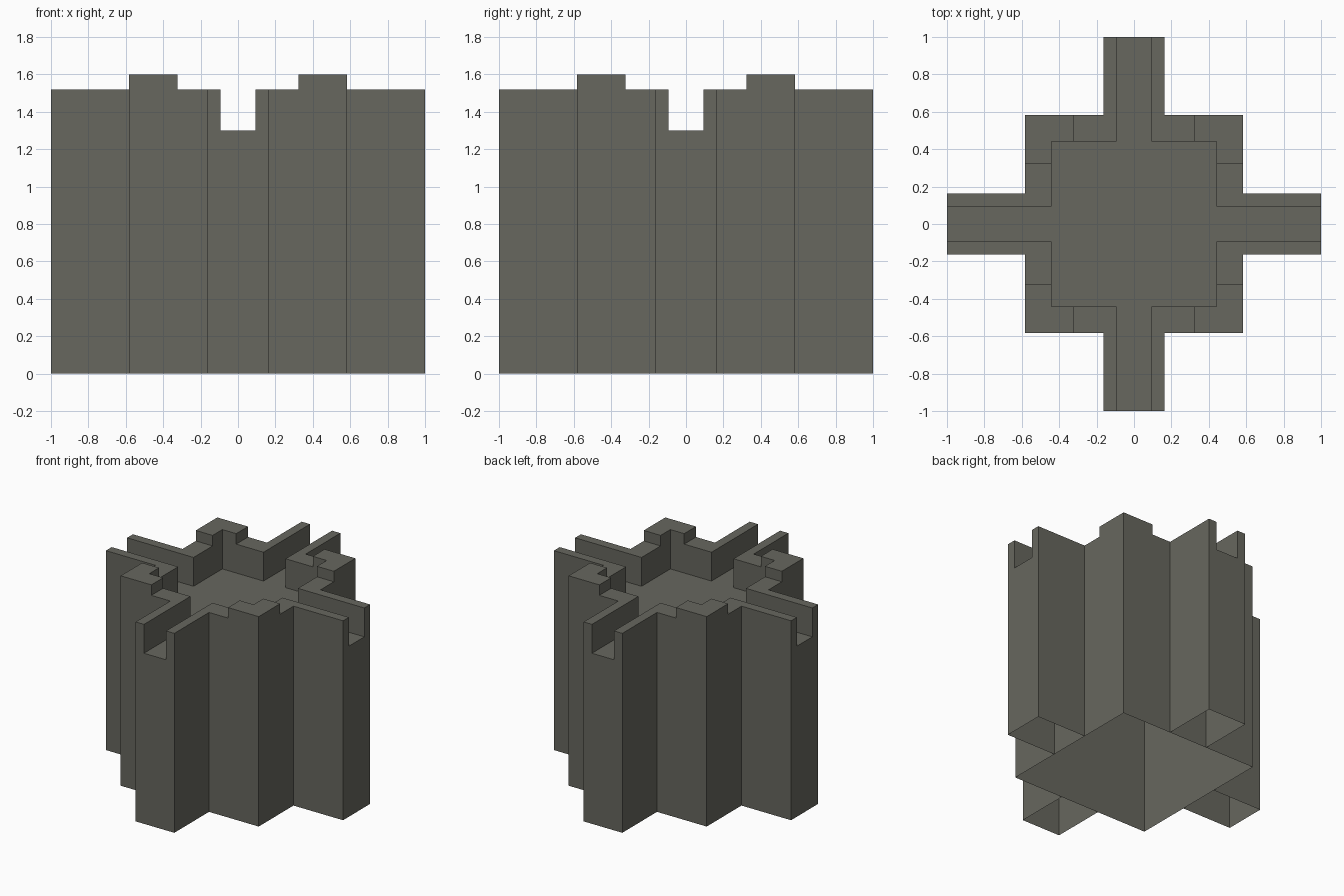
import bpy, bmesh, math

if "Cube" in bpy.data.objects:
    bpy.data.objects.remove(bpy.data.objects["Cube"])

BODY, INNER, MERLON = 0.582, 0.44, 0.323    # half sizes of the square core
ARM, CHANNEL = 0.163, 0.093                 # half widths of arm and its channel
FLOOR, WALL, TOP = 1.30, 1.52, 1.60         # heights

stone = bpy.data.materials.new("grey_stone")
stone.diffuse_color = (0.135, 0.135, 0.113, 1)
stone.use_nodes = True
stone.node_tree.nodes["Principled BSDF"].inputs["Base Color"].default_value = stone.diffuse_color


def stepped_shell(name, xs, ys, height, open_left=False):
    """Open-bottomed shell whose top steps from cell to cell."""
    bm = bmesh.new()
    nx, ny = len(xs) - 1, len(ys) - 1

    def h(i, j):
        if 0 <= i < nx and 0 <= j < ny:
            return height(abs(xs[i] + xs[i + 1]) / 2, abs(ys[j] + ys[j + 1]) / 2)
        return 0

    def quad(pts, flip=False):
        vs = [bm.verts.new(p) for p in pts]
        bm.faces.new(vs[::-1] if flip else vs)

    for i in range(nx + 1):
        for j in range(ny + 1):
            c = h(i, j)
            if i < nx and j < ny:                       # top of the cell
                quad([(xs[i], ys[j], c), (xs[i + 1], ys[j], c),
                      (xs[i + 1], ys[j + 1], c), (xs[i], ys[j + 1], c)])
            a = h(i - 1, j)
            if j < ny and a != c and not (open_left and i == 0):
                x, lo, hi = xs[i], min(a, c), max(a, c)
                quad([(x, ys[j], lo), (x, ys[j + 1], lo),
                      (x, ys[j + 1], hi), (x, ys[j], hi)], a < c)
            a = h(i, j - 1)
            if i < nx and a != c:
                y, lo, hi = ys[j], min(a, c), max(a, c)
                quad([(xs[i], y, lo), (xs[i + 1], y, lo),
                      (xs[i + 1], y, hi), (xs[i], y, hi)], a > c)
    bmesh.ops.remove_doubles(bm, verts=bm.verts, dist=1e-5)
    mesh = bpy.data.meshes.new(name)
    bm.to_mesh(mesh)
    bm.free()
    mesh.materials.append(stone)
    return mesh


def place(name, mesh, turn=0):
    ob = bpy.data.objects.new(name, mesh)
    ob.rotation_euler.z = turn
    bpy.context.collection.objects.link(ob)


def mirrored(vals):
    return [-v for v in sorted(vals, reverse=True)] + sorted(vals)


# square core: sunken floor, parapet, raised corner merlons, gaps at the arms
def core_height(x, y):
    far, near = max(x, y), min(x, y)
    if far < INNER or near < CHANNEL:
        return FLOOR
    return TOP if near > MERLON else WALL


cuts = mirrored([CHANNEL, MERLON, INNER, BODY])
place("square_core", stepped_shell("square_core", cuts, cuts, core_height))

# four arms with an open channel along the top
arm = stepped_shell("arm", [BODY, 1.0], mirrored([CHANNEL, ARM]),
                    lambda x, y: FLOOR if y < CHANNEL else WALL, open_left=True)
for k, side in enumerate(("right", "back", "left", "front")):
    place(side + "_arm", arm, k * math.pi / 2)
